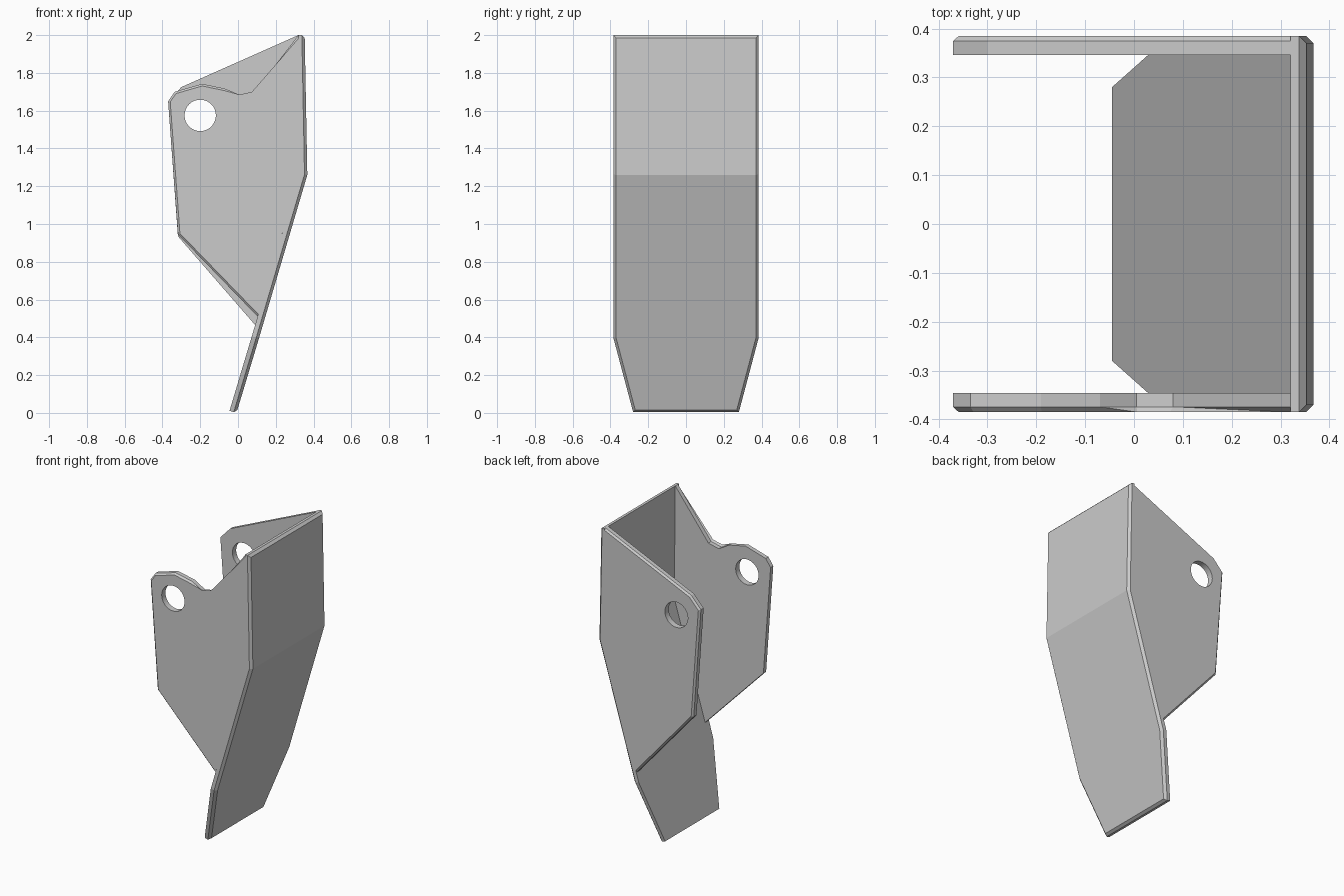
import bpy, bmesh, math
from mathutils import Vector

cube = bpy.data.objects.get("Cube")
if cube:
    bpy.data.objects.remove(cube, do_unlink=True)

# One plain grey for everything
grey = bpy.data.materials.new("steel grey")
grey.use_nodes = True
colour = (0.6, 0.6, 0.6, 1)
grey.diffuse_color = colour
grey.node_tree.nodes["Principled BSDF"].inputs["Base Color"].default_value = colour

HALF = 0.385       # half width across y
INNER = 0.346      # inner face of the cheeks


def finish(bm, name):
    bmesh.ops.recalc_face_normals(bm, faces=bm.faces)
    mesh = bpy.data.meshes.new(name)
    bm.to_mesh(mesh)
    bm.free()
    mesh.materials.append(grey)
    obj = bpy.data.objects.new(name, mesh)
    bpy.context.collection.objects.link(obj)
    return obj


def chamfer(bm, edges, width):
    bmesh.ops.bevel(bm, geom=edges, offset=width, offset_type='OFFSET',
                    segments=1, profile=0.5, affect='EDGES')


# Bent back plate: inner x, inner z, outer x, outer z, half width
stations = [(0.32, 2.0, 0.353, 2.0, HALF),
            (0.327, 1.265, 0.367, 1.26, HALF),
            (0.073, 0.405, 0.111, 0.395, HALF),
            (-0.045, 0.011, -0.008, 0.0, 0.28)]
bm = bmesh.new()
rings = []
for ix, iz, ox, oz, w in stations:
    rings.append([bm.verts.new(p) for p in
                  ((ix, -w, iz), (ix, w, iz), (ox, w, oz), (ox, -w, oz))])
for a, b in zip(rings, rings[1:]):
    for i in range(4):
        j = (i + 1) % 4
        bm.faces.new((a[i], a[j], b[j], b[i]))
bm.faces.new(rings[0])
bm.faces.new(rings[-1])
rim = [bm.edges.get((r[2], r[3])) for r in (rings[0], rings[-1])]
for a, b in zip(rings, rings[1:]):
    rim += [bm.edges.get((a[i], b[i])) for i in (2, 3)]
chamfer(bm, rim, 0.015)
finish(bm, "back_plate")

# Cutter for the pin holes, through both cheeks
bpy.ops.mesh.primitive_cylinder_add(vertices=32, radius=0.083, depth=2,
                                    location=(-0.2, 0, 1.575),
                                    rotation=(math.pi / 2, 0, 0))
cutter = bpy.context.object
cutter.name = "pin_hole_cutter"
cutter.hide_render = True


def cheek(name, side, outline):
    """Side plate; the first three outline points lie against the back plate."""
    bm = bmesh.new()
    inner = [bm.verts.new((x, side * INNER, z)) for x, z in outline]
    outer = [bm.verts.new((x, side * HALF, z)) for x, z in outline]
    n = len(outline)
    bm.faces.new(inner)
    bm.faces.new(outer)
    for i in range(n):
        j = (i + 1) % n
        bm.faces.new((inner[i], inner[j], outer[j], outer[i]))
    chamfer(bm, [bm.edges.get((outer[i], outer[(i + 1) % n])) for i in range(2, n)], 0.011)
    obj = finish(bm, name)
    mod = obj.modifiers.new("pin hole", 'BOOLEAN')
    mod.operation = 'DIFFERENCE'
    mod.solver = 'EXACT'
    mod.object = cutter
    bpy.ops.object.select_all(action='DESELECT')
    obj.select_set(True)
    bpy.context.view_layer.objects.active = obj
    bpy.ops.object.modifier_apply(modifier=mod.name)
    bpy.ops.object.shade_smooth_by_angle(angle=math.radians(13))


# Front cheek with a curved ear, rear cheek with a straight top
cheek("right_cheek", -1, [
    (0.104, 0.51), (0.327, 1.265), (0.32, 2.0),
    (0.08, 1.69), (0.005, 1.673), (-0.07, 1.717), (-0.19, 1.742),
    (-0.335, 1.70), (-0.37, 1.65), (-0.318, 0.945)])
cheek("left_cheek", 1, [
    (0.091, 0.465), (0.327, 1.265), (0.32, 2.0),
    (-0.30, 1.725), (-0.37, 1.65), (-0.318, 0.935)])
bpy.data.objects.remove(cutter, do_unlink=True)
